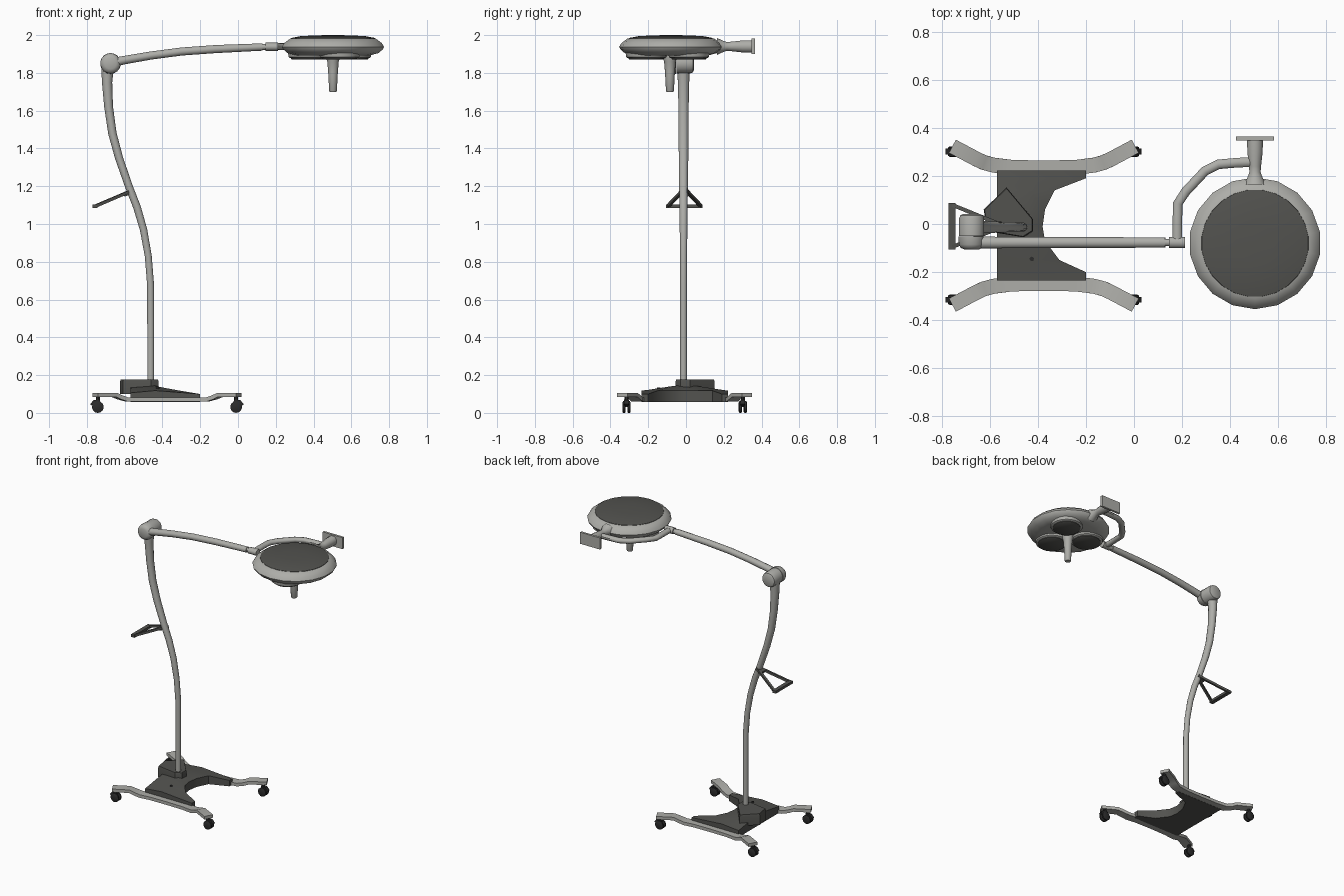
import bpy, bmesh, math
from mathutils import Vector

if "Cube" in bpy.data.objects:
    bpy.data.objects.remove(bpy.data.objects["Cube"])


def material(name, c):
    m = bpy.data.materials.new(name)
    m.diffuse_color = (*c, 1)
    m.use_nodes = True
    m.node_tree.nodes["Principled BSDF"].inputs["Base Color"].default_value = m.diffuse_color
    return m


GREY = material("light grey", (0.42, 0.42, 0.395))
DARK = material("dark grey", (0.085, 0.085, 0.078))
BLACK = material("black rubber", (0.025, 0.025, 0.025))


def finish(name, bm, mats, angle=40):
    bmesh.ops.recalc_face_normals(bm, faces=bm.faces)
    me = bpy.data.meshes.new(name)
    bm.to_mesh(me)
    bm.free()
    ob = bpy.data.objects.new(name, me)
    bpy.context.collection.objects.link(ob)
    for m in mats:
        me.materials.append(m)
    bpy.ops.object.select_all(action='DESELECT')
    ob.select_set(True)
    bpy.context.view_layer.objects.active = ob
    if angle:
        bpy.ops.object.shade_smooth_by_angle(angle=math.radians(angle))
    return ob


def loft(bm, rings, mat=0):
    rows = [[bm.verts.new(p) for p in r] for r in rings]
    n = len(rows[0])
    for a, b in zip(rows, rows[1:]):
        for i in range(n):
            bm.faces.new((a[i], a[(i + 1) % n], b[(i + 1) % n], b[i])).material_index = mat
    bm.faces.new(rows[0])
    bm.faces.new(rows[-1][::-1])


def circle(n):
    return [(math.cos(2 * math.pi * (i + .5) / n), math.sin(2 * math.pi * (i + .5) / n)) for i in range(n)]


BOX = [(-1, -1), (1, -1), (1, 1), (-1, 1)]


def sweep(name, path, size, mat, section=None, up=(0, 0, 1), angle=40):
    """Section swept along path; size is (half width, half height), one or per point."""
    section = section or circle(10)
    pts = [Vector(p) for p in path]
    sizes = size if isinstance(size, list) else [size] * len(pts)
    rings = []
    for i, p in enumerate(pts):
        t = (pts[min(i + 1, len(pts) - 1)] - pts[max(i - 1, 0)]).normalized()
        side = t.cross(Vector(up)).normalized()
        nor = side.cross(t)
        w, h = sizes[i]
        rings.append([p + side * a * w + nor * b * h for a, b in section])
    bm = bmesh.new()
    loft(bm, rings)
    return finish(name, bm, [mat], angle)


def lathe(name, centre, axis, profile, mats, n=16, split=None, angle=40):
    """Profile of (radius, position along axis); rows from index split on use the second material."""
    bm = bmesh.new()
    rings = []
    for r, h in profile:
        ring = []
        for a, b in circle(n):
            off = (r * a, r * b, h) if axis == 'z' else (r * a, h, r * b)
            ring.append(Vector(centre) + Vector(off))
        rings.append(ring)
    loft(bm, rings)
    if split is not None:
        lim = profile[split][1] - 1e-5
        k = 2 if axis == 'z' else 1
        for f in bm.faces:
            if all(v.co[k] - centre[k] > lim for v in f.verts):
                f.material_index = 1
    return finish(name, bm, mats, angle)


# --- base body: lofted across y, waisted on the +x side, highest near the pole
rows = [(-.235, -.20, .118), (-.20, -.20, .122), (-.15, -.31, .13), (-.07, -.37, .142), (-.01, -.38, .148),
        (.06, -.37, .142), (.14, -.33, .13), (.19, -.20, .122), (.222, -.20, .118)]
rings = []
for y, xr, zt in rows:
    xm = -.44
    rings.append([(-.57, y, .058), (xr, y, .058), (xr, y, .10 if xr > -.25 else .118),
                  (xm, y, zt), (-.57, y, zt - .012)])
bm = bmesh.new()
loft(bm, rings)
finish("base_body", bm, [DARK], 30)

# --- raised block around the pole foot
foot = [(-.625, .06), (-.53, .152), (-.42, .02), (-.42, -.03), (-.46, -.055), (-.61, -.03)]
bm = bmesh.new()
loft(bm, [[(x, y, z) for x, y in foot] for z in (.10, .165)]
     + [[(-.52 + (x + .52) * .96, .03 + (y - .03) * .96, .178) for x, y in foot]])
finish("pole_foot", bm, [DARK], 30)
lathe("base_button", (-.425, -.145, .126), 'z', [(.009, 0), (.009, .008)], [BLACK], 10)

# --- side rails and twin-wheel casters
half = [(0, .24, .070), (.13, .242, .070), (.21, .252, .070), (.25, .263, .082), (.28, .277, .095), (.38, .33, .095)]
prof = [(-u, y, z) for u, y, z in half[:0:-1]] + half
for s, side in ((1, "back"), (-1, "front")):
    path = [(-.375 + u, -.007 + s * y, z) for u, y, z in prof]
    sweep(f"{side}_rail", path, (.031, .011), GREY, BOX, angle=30)
    for cx, end in ((-.742, "left"), (-.010, "right")):
        cy = -.007 + s * .308
        for d in (-1, 1):
            lathe(f"{side}_{end}_wheel", (cx, cy + d * .013, .031), 'y',
                  [(.024, -.009), (.031, -.005), (.031, .005), (.024, .009)], [BLACK], 14)
        lathe(f"{side}_{end}_caster_stem", (cx, cy, .03), 'z', [(.012, 0), (.012, .056)], [BLACK], 8)
        o = -1 if cx < -.4 else 1
        sweep(f"{side}_{end}_caster_hood", [(cx - o * .012, cy, .066), (cx + o * .020, cy, .062),
              (cx + o * .036, cy, .042)], (.012, .006), BLACK, BOX)

# --- curved pole
py = -.013
pole = [(-.462, .16), (-.462, .45), (-.463, .68), (-.475, .83), (-.50, .97), (-.535, 1.09), (-.578, 1.20),
        (-.63, 1.35), (-.665, 1.48), (-.685, 1.62), (-.693, 1.75), (-.69, 1.84)]
sweep("pole", [(x, py, z) for x, z in pole],
      [(.019, .019)] * 4 + [(.02, .021), (.021, .022), (.021, .024), (.022, .026), (.023, .027), (.024, .028),
                            (.028, .031), (.036, .036)], GREY, circle(12), up=(0, 1, 0))

# --- elbow joint: pole hub and arm hub
lathe("pole_hub", (-.675, 0, 1.85), 'y', [(.035, .042), (.048, .036), (.053, .022), (.053, -.05)][::-1], [GREY], 18)
lathe("arm_hub", (-.675, 0, 1.85), 'y', [(.030, -.106), (.046, -.099), (.054, -.085), (.055, -.052)], [GREY], 18)

# --- push handle: flat triangular loop
hy = -.008
sweep("handle_grip", [(-.757, -.105, 1.094), (-.757, .088, 1.094)], (.014, .009), DARK, BOX)
for s in (-1, 1):
    sweep("handle_strut", [(-.56, hy + s * .008, 1.178), (-.752, hy + s * .086, 1.096)], (.008, .008), DARK, BOX)
sweep("handle_clamp", [(-.555, hy, 1.176), (-.605, hy, 1.156)], (.018, .012), DARK, BOX)

# --- spring arm
ay = -.077
sweep("spring_arm", [(-.66, ay, 1.856), (-.60, ay, 1.868), (-.46, ay, 1.892), (-.30, ay, 1.913), (-.12, ay, 1.926),
      (.13, ay, 1.937)], [(.025, .025), (.025, .023), (.024, .022), (.023, .022), (.023, .022), (.022, .02)], GREY, circle(12))
sweep("arm_tip", [(.12, ay, 1.937), (.17, ay, 1.938)], (.016, .016), GREY)
sweep("arm_knuckle", [(.145, ay, 1.938), (.212, ay, 1.938)], (.024, .022), GREY)

# --- lamp yoke
sweep("lamp_yoke", [(.18, ay - .01, 1.938), (.18, .0, 1.938), (.182, .085, 1.938), (.215, .135, 1.94), (.295, .22, 1.94),
      (.35, .248, 1.94), (.43, .255, 1.94), (.51, .258, 1.94)], (.021, .018), GREY)

# --- lamp pivot and end plate
lathe("lamp_pivot", (.503, 0, 1.94), 'y', [(.046, .165), (.034, .19), (.024, .215), (.026, .24), (.033, .30),
      (.034, .352)], [GREY], 12)
sweep("pivot_plate", [(.503, .348, 1.94), (.503, .364, 1.94)], (.078, .041), GREY, BOX)

# --- lamp head: grey ring with dark top cover
lc = (.503, -.08, 0)
lathe("lamp_head", lc, 'z', [(.10, 1.897), (.20, 1.893), (.245, 1.905), (.268, 1.925), (.274, 1.938), (.262, 1.958),
      (.228, 1.983)], [GREY], 18, angle=50)
lathe("lamp_top_cover", lc, 'z', [(.226, 1.975), (.223, 1.985), (.17, 1.995), (.08, 1.999), (.01, 2.0)], [DARK], 24)

# --- three light pods underneath, each with a dark lens
for k in range(3):
    a = math.radians(45 + 120 * k)
    c = (lc[0] + .135 * math.cos(a), lc[1] + .135 * math.sin(a), 0)
    lathe("light_pod", c, 'z', [(.098, 1.878), (.106, 1.884), (.110, 1.91)], [GREY], 18)
    lathe("pod_lens", c, 'z', [(.088, 1.870), (.093, 1.874), (.093, 1.882)], [DARK], 18)

# --- sterile handle
lathe("lamp_handle", (lc[0], lc[1] - .005, 0), 'z', [(.018, 1.70), (.021, 1.705), (.026, 1.80), (.031, 1.86), (.036, 1.875),
      (.036, 1.90)], [GREY], 14)
